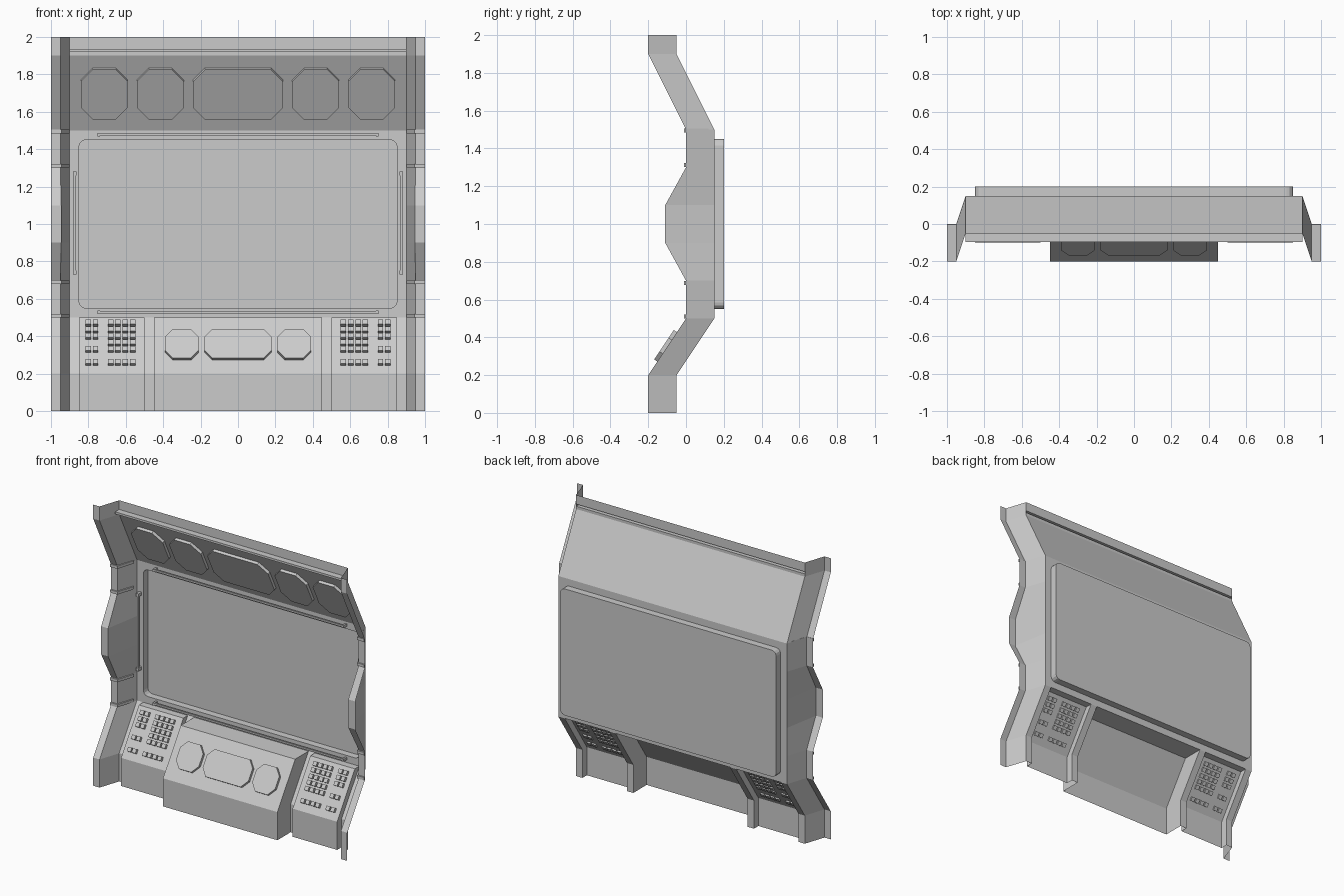
import bpy, bmesh, math
from mathutils import Vector

if "Cube" in bpy.data.objects:
    bpy.data.objects.remove(bpy.data.objects["Cube"])


def finish(bm, name, mirror=False, recalc=False):
    bmesh.ops.remove_doubles(bm, verts=bm.verts, dist=1e-5)
    if recalc:
        bmesh.ops.recalc_face_normals(bm, faces=bm.faces)
    me = bpy.data.meshes.new(name)
    bm.to_mesh(me)
    bm.free()
    ob = bpy.data.objects.new(name, me)
    bpy.context.collection.objects.link(ob)
    if mirror:
        ob.modifiers.new("mirror", 'MIRROR').use_clip = True
    return ob


def sheet(name, rows):
    """Open sheet from rows of points (top to bottom, x ascending), mirrored in x."""
    bm = bmesh.new()
    for r0, r1 in zip(rows, rows[1:]):
        for i in range(len(r0) - 1):
            quad = []
            for p in (r0[i], r1[i], r1[i + 1], r0[i + 1]):
                if p not in quad:
                    quad.append(p)
            if len(quad) < 3 or len({(q[0], q[1]) for q in quad}) == 1:
                continue
            a, b, c = (Vector(q) for q in quad[:3])
            if (b - a).cross(c - a).length < 1e-9:
                continue
            bm.faces.new([bm.verts.new(q) for q in quad])
    return finish(bm, name, True)


def prism(bm, pts, vec):
    lo = [bm.verts.new(p) for p in pts]
    hi = [bm.verts.new(Vector(p) + Vector(vec)) for p in pts]
    bm.faces.new(lo[::-1])
    bm.faces.new(hi)
    n = len(pts)
    for i in range(n):
        j = (i + 1) % n
        bm.faces.new((lo[i], lo[j], hi[j], hi[i]))


def box(bm, x0, x1, y0, y1, z0, z1):
    prism(bm, [(x0, y0, z0), (x1, y0, z0), (x1, y1, z0), (x0, y1, z0)], (0, 0, z1 - z0))


def slope_y(z, a, b):
    return a[0] + (z - a[1]) * (b[0] - a[0]) / (b[1] - a[1])


def octagon(bm, x0, x1, z0, z1, c, a, b, normal, t):
    """Chamfered plate lying on the slope through a and b (y, z)."""
    o = [(x0 + c, z0), (x1 - c, z0), (x1, z0 + c), (x1, z1 - c),
         (x1 - c, z1), (x0 + c, z1), (x0, z1 - c), (x0, z0 + c)]
    prism(bm, [(x, slope_y(z, a, b), z) for x, z in o], normal * t)


# upper wall with light ridge
upper = [(-.05, 2), (-.05, 1.935), (-.095, 1.935), (-.095, 1.92),
         (-.05, 1.92), (-.05, 1.9), (.15, 1.5)]
sheet("upper_wall", [[(0, y, z), (.9, y, z)] for y, z in upper])

# lower wall: recessed channels, side consoles and centre console
cross = [(0, .15), (.45, .15), (.45, 0), (.5, 0), (.5, .05), (.85, .05), (.85, 0), (.9, 0)]
rows = [[(x, .15, .5) for x, d in cross]]
rows += [[(x, y - d, z) for x, d in cross] for y, z in ((.15, .5), (-.05, .2), (-.05, 0))]
sheet("lower_consoles", rows)

# side pillars with middle bulge
pillar = [(-.2, 2, -.05), (-.2, 1.9, -.05), (0, 1.5, .15), (0, 1.3, .15), (-.11, 1.1, .15),
          (-.11, .9, .15), (0, .7, .15), (0, .5, .15), (-.2, .2, -.05), (-.2, 0, -.05)]
sheet("side_pillars", [[(.9, yb, z), (.945 if yf == -.11 else .95, yf, z), (1, yf, z)]
                       for yf, z, yb in pillar])

# raised bands around pillars
bm = bmesh.new()
for z in (1.485, 1.302, .678, .5):
    prism(bm, [(x, y, z) for x, y in ((1, 0), (1, -.01), (.943, -.01), (.902, .12),
                                      (.91, .12), (.95, 0))], (0, 0, .02))
finish(bm, "pillar_bands", True, True)

# middle wall with recessed rounded screen
bm = bmesh.new()
W, H, R, SEG = .85, .45, .035, 3
outer, arcs = [], []
for k, (sx, sz) in enumerate(((1, -1), (1, 1), (-1, 1), (-1, -1))):
    outer.append(bm.verts.new((sx * .9, .15, 1 + sz * .5)))
    arc = []
    for i in range(SEG + 1):
        a = -math.pi / 2 + k * math.pi / 2 + i * math.pi / 2 / SEG
        arc.append(bm.verts.new((sx * (W - R) + R * math.cos(a), .15,
                                 1 + sz * (H - R) + R * math.sin(a))))
    arcs.append(arc)
for k in range(4):
    j = (k + 1) % 4
    bm.faces.new([outer[k]] + arcs[k][::-1])
    bm.faces.new((outer[k], outer[j], arcs[j][0], arcs[k][-1]))
loop = [v for arc in arcs for v in arc]
back = [bm.verts.new((v.co.x, .2, v.co.z)) for v in loop]
for i in range(len(loop)):
    j = (i + 1) % len(loop)
    bm.faces.new((loop[i], loop[j], back[j], back[i]))
bm.faces.new(back)
finish(bm, "screen_wall")

# rails around the screen with end brackets
bm = bmesh.new()
for z in (1.478, .528):
    box(bm, -.745, .745, .118, .13, z - .006, z + .006)
    for s in (-1, 1):
        box(bm, s * .745 - .007, s * .745 + .007, .114, .15, z - .009, z + .009)
for s in (-1, 1):
    x = s * .873
    box(bm, x - .006, x + .006, .118, .13, .735, 1.27)
    for z in (.74, 1.27):
        box(bm, x - .01, x + .01, .114, .15, z - .011, z + .011)
finish(bm, "screen_rails", recalc=True)

# octagonal displays on the upper wall
bm = bmesh.new()
n_up = Vector((0, -.4, -.2)).normalized()
for x0, x1 in ((-.84, -.59), (-.54, -.29), (-.24, .24), (.29, .54), (.59, .84)):
    octagon(bm, x0, x1, 1.567, 1.834, .063, (-.05, 1.9), (.15, 1.5), n_up, .02)
finish(bm, "upper_displays", recalc=True)

# octagonal displays on the centre console
bm = bmesh.new()
n_lo = Vector((0, -.3, .2)).normalized()
for x0, x1 in ((-.39, -.21), (-.18, .18), (.21, .39)):
    octagon(bm, x0, x1, .272, .428, .042, (0, .5), (-.2, .2), n_lo, .02)
finish(bm, "console_displays", recalc=True)

# keys on the side consoles
bm = bmesh.new()
pads = [((.762, .8), (.465, .43, .395, .325, .255)),
        ((.563, .602, .643, .68), (.465, .43, .395, .36, .325, .255))]
for xs, zs in pads:
    for x in xs:
        for z in zs:
            pts = [(x + i * .0145, slope_y(z + j * .012, (.1, .5), (-.1, .2)), z + j * .012)
                   for i, j in ((-1, -1), (1, -1), (1, 1), (-1, 1))]
            prism(bm, [Vector(p) - n_lo * .01 for p in pts], n_lo * .03)
finish(bm, "console_keys", True, True)
